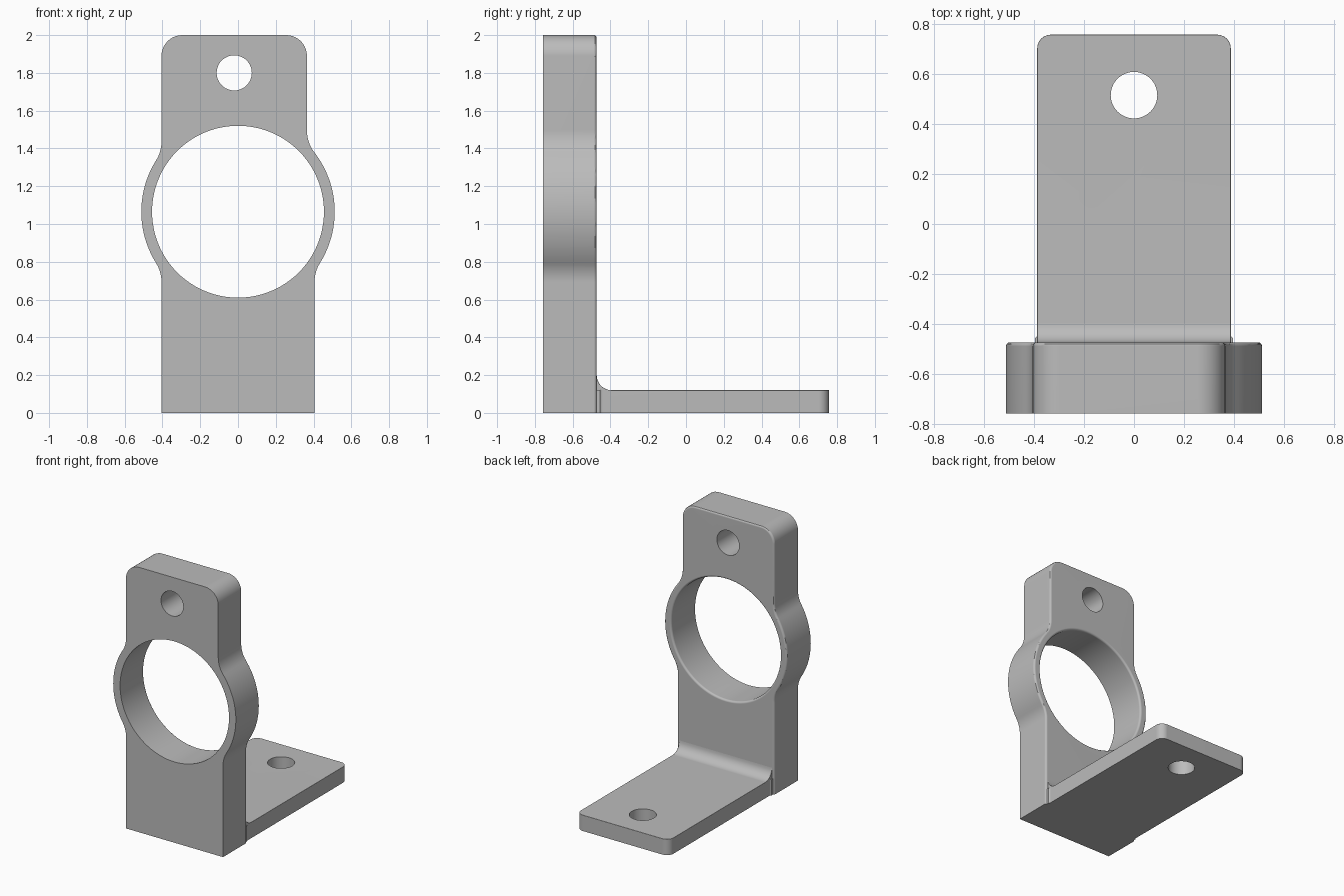
import bpy, bmesh, math
from mathutils import Vector

cube = bpy.data.objects.get("Cube")
if cube:
    bpy.data.objects.remove(cube, do_unlink=True)

FRONT, BACK, END = -0.757, -0.473, 0.757
RING_Z, RING_R, BORE_R = 1.065, 0.512, 0.455
HALF, THICK = 0.387, 0.12

metal = bpy.data.materials.new("plain_grey")
metal.use_nodes = True
grey = (0.5, 0.5, 0.5, 1)
metal.diffuse_color = grey
metal.node_tree.nodes["Principled BSDF"].inputs["Base Color"].default_value = grey


def arc(cx, cy, r, a0, a1, n):
    return [(cx + r * math.cos(a0 + (a1 - a0) * i / n),
             cy + r * math.sin(a0 + (a1 - a0) * i / n)) for i in range(n + 1)]


def prism(points, place, offset):
    """Extrude a flat outline, placed in space by a function."""
    bm = bmesh.new()
    face = bm.faces.new([bm.verts.new(place(*p)) for p in points])
    moved = bmesh.ops.extrude_face_region(bm, geom=[face])["geom"]
    bmesh.ops.translate(bm, vec=Vector(offset),
                        verts=[v for v in moved if isinstance(v, bmesh.types.BMVert)])
    bmesh.ops.recalc_face_normals(bm, faces=bm.faces)
    return bm


def bevel(bm, rule, size, segments):
    edges = [e for e in bm.edges if rule(e)]
    bmesh.ops.bevel(bm, geom=edges, offset=size, offset_type='OFFSET',
                    segments=segments, profile=0.5, affect='EDGES', clamp_overlap=True)


def finish(name, bm):
    mesh = bpy.data.meshes.new(name)
    bm.to_mesh(mesh)
    bm.free()
    ob = bpy.data.objects.new(name, mesh)
    bpy.context.collection.objects.link(ob)
    mesh.materials.append(metal)
    return ob


def lathe_cutter(profile, centre, axis, n):
    """Closed solid of revolution from (radius, distance along axis) pairs."""
    bm = bmesh.new()
    rings = []
    for r, d in profile:
        ring = []
        for i in range(n):
            a = 2 * math.pi * i / n
            u, v = r * math.cos(a), r * math.sin(a)
            p = (u, d, v) if axis == 'Y' else (u, v, d)
            ring.append(bm.verts.new(Vector(centre) + Vector(p)))
        rings.append(ring)
    for a, b in zip(rings, rings[1:]):
        for i in range(n):
            j = (i + 1) % n
            bm.faces.new((a[i], a[j], b[j], b[i]))
    bm.faces.new(rings[0])
    bm.faces.new(rings[-1])
    bmesh.ops.recalc_face_normals(bm, faces=bm.faces)
    ob = finish("hole_cutter", bm)
    ob.hide_render = True
    return ob


def cut(ob, cutter):
    bpy.context.view_layer.objects.active = ob
    mod = ob.modifiers.new("hole", 'BOOLEAN')
    mod.operation, mod.solver, mod.object = 'DIFFERENCE', 'EXACT', cutter
    bpy.ops.object.modifier_apply(modifier=mod.name)
    bpy.data.objects.remove(cutter, do_unlink=True)


def smooth(ob):
    bpy.ops.object.select_all(action='DESELECT')
    ob.select_set(True)
    bpy.context.view_layer.objects.active = ob
    bpy.ops.object.shade_smooth_by_angle(angle=math.radians(30))
    mod = ob.modifiers.new("weighted_normals", 'WEIGHTED_NORMAL')
    mod.keep_sharp = True


def side_outline(top_x, base_x=0.405, blend=0.19, corner=0.11):
    """Right half of the upright outline, bottom to top."""
    reach = RING_R + blend

    def centre(x):
        dz = math.sqrt(reach ** 2 - (x + blend) ** 2)
        return dz, math.atan2(dz, x + blend)

    low, a_low = centre(base_x)
    high, a_high = centre(top_x)
    pts = [(base_x, 0)]
    pts += arc(base_x + blend, RING_Z - low, blend, math.pi, math.pi - a_low, 8)
    pts += arc(0, RING_Z, RING_R, -a_low, a_high, 28)[1:-1]
    pts += arc(top_x + blend, RING_Z + high, blend, math.pi + a_high, math.pi, 8)
    pts += arc(top_x - corner, 2 - corner, corner, 0, math.pi / 2, 10)
    return pts


# Upright with ring, softened along its back edge
outline = side_outline(0.365) + [(-x, z) for x, z in reversed(side_outline(0.405))]
bm = prism(outline, lambda x, z: (x, FRONT, z), (0, BACK - FRONT, 0))
bevel(bm, lambda e: all(v.co.y > BACK - 0.001 for v in e.verts)
      and max(v.co.z for v in e.verts) > 0.001, 0.015, 3)
upright = finish("upright", bm)

# Bore with a rounded rear lip, and the upper mounting hole
lip = 0.015
flare = [(BORE_R + lip - lip * math.cos(t * math.pi / 8),
          BACK - lip + lip * math.sin(t * math.pi / 8)) for t in range(5)]
cut(upright, lathe_cutter([(BORE_R, FRONT - 0.1)] + flare + [(BORE_R + lip, BACK + 0.1)],
                          (0, 0, RING_Z), 'Y', 96))
cut(upright, lathe_cutter([(0.093, -1), (0.093, 0)], (-0.02, 0, 1.8), 'Y', 48))
smooth(upright)

# Foot plate with a concave blend up to the upright
blend = 0.08
section = [(BACK, 0), (END, 0), (END, THICK)]
section += arc(BACK + blend, THICK + blend, blend, 1.5 * math.pi, math.pi, 8)
bm = prism(section, lambda y, z: (-HALF, y, z), (2 * HALF, 0, 0))
bevel(bm, lambda e: all(v.co.y > END - 0.001 for v in e.verts)
      and abs(e.verts[0].co.z - e.verts[1].co.z) > 0.05, 0.055, 6)


def top_rim(e):
    if len(e.link_faces) != 2 or min(v.co.z for v in e.verts) < THICK - 0.001:
        return False
    upward = [f.normal.z > 0.01 for f in e.link_faces]
    return upward[0] != upward[1] and any(v.co.y > BACK + 0.001 for v in e.verts)


bm.normal_update()
bevel(bm, top_rim, 0.02, 4)
foot = finish("foot_plate", bm)
cut(foot, lathe_cutter([(0.093, -0.2), (0.093, 0.4)], (0, 0.515, 0), 'Z', 48))
smooth(foot)

# Small side blends where the foot meets the upright
for side, name in ((1, "left_side_blend"), (-1, "right_side_blend")):
    wedge = [(HALF - 0.02, BACK), (HALF - 0.02, BACK + 0.03)]
    wedge += arc(HALF + 0.015, BACK + 0.03, 0.015, math.pi, 1.35 * math.pi, 4)
    wedge += [(HALF + 0.008, BACK)]
    bm = prism(wedge, lambda x, y: (side * x, y, 0), (0, 0, THICK))
    smooth(finish(name, bm))
